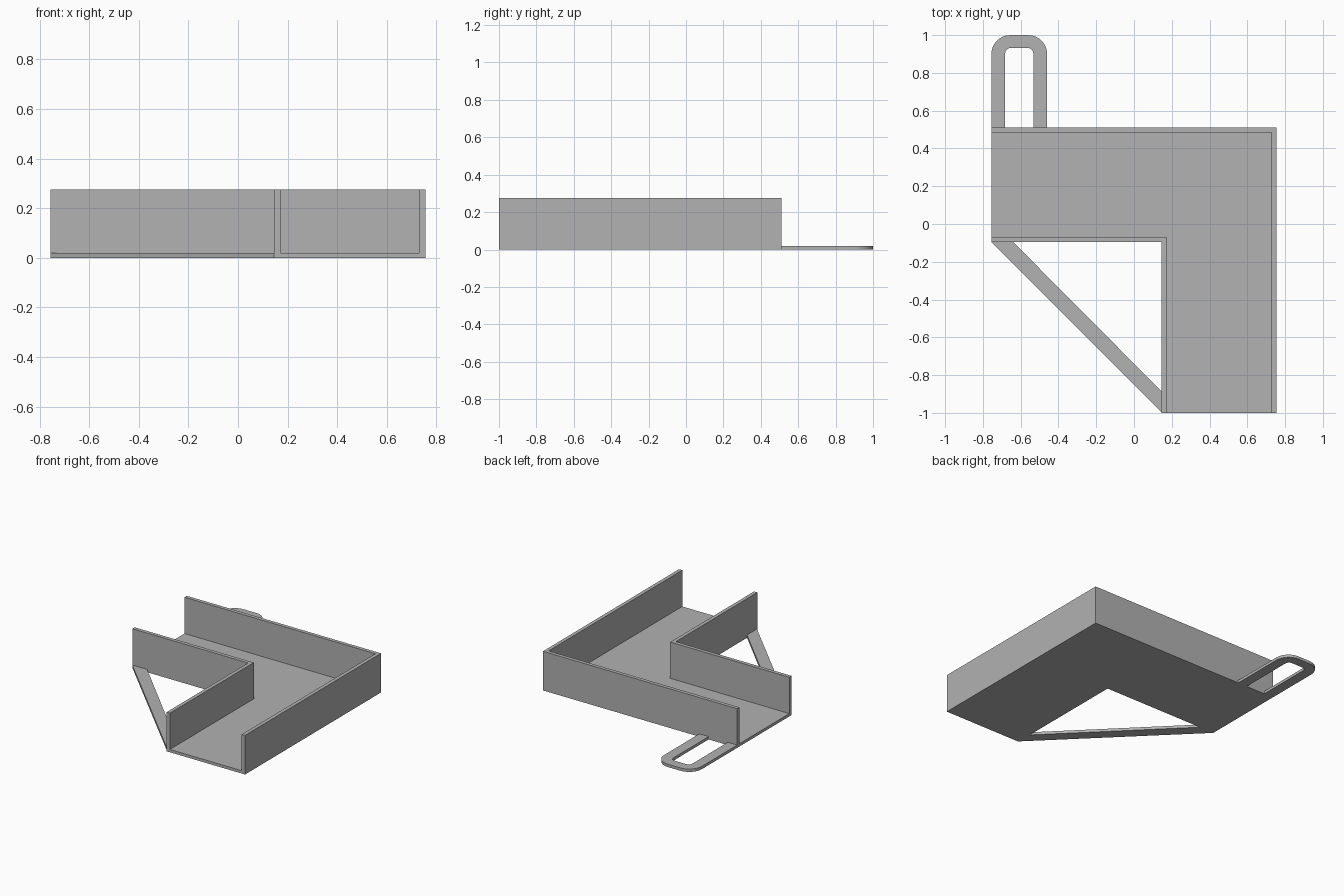
import bpy
import bmesh
from math import cos, sin, radians

cube = bpy.data.objects.get("Cube")
if cube:
    bpy.data.objects.remove(cube, do_unlink=True)

grey = bpy.data.materials.new("plain grey")
grey.use_nodes = True
colour = (0.445, 0.445, 0.445, 1)
grey.diffuse_color = colour
grey.node_tree.nodes["Principled BSDF"].inputs["Base Color"].default_value = colour

# Main dimensions
LEFT, RIGHT = 0.755, -0.755
FRONT, BACK = -1.0, 0.51
IN_X, IN_Y = 0.145, -0.095      # inner corner of the bend
WALL, FLOOR, HEIGHT = 0.026, 0.02, 0.275


def extrude_outline(name, points, height):
    """Upright prism from a flat outline standing on the ground."""
    bm = bmesh.new()
    face = bm.faces.new([bm.verts.new((x, y, 0)) for x, y in points])
    top = bmesh.ops.extrude_face_region(bm, geom=[face])["geom"]
    verts = [v for v in top if isinstance(v, bmesh.types.BMVert)]
    bmesh.ops.translate(bm, verts=verts, vec=(0, 0, height))
    bmesh.ops.recalc_face_normals(bm, faces=bm.faces)
    mesh = bpy.data.meshes.new(name)
    bm.to_mesh(mesh)
    bm.free()
    mesh.materials.append(grey)
    obj = bpy.data.objects.new(name, mesh)
    bpy.context.collection.objects.link(obj)
    return obj


def arch(x0, x1, y0, y1, radius, steps=8):
    """Path up one side, round two corners and down the other side."""
    path = [(x0, y0)]
    for cx, start in ((x0 + radius, 180), (x1 - radius, 90)):
        for i in range(steps + 1):
            a = radians(start - 90 * i / steps)
            path.append((cx + radius * cos(a), y1 - radius + radius * sin(a)))
    return path + [(x1, y0)]


# Channel floor between the walls
extrude_outline("channel_floor", [
    (RIGHT, BACK - WALL), (LEFT - WALL, BACK - WALL), (LEFT - WALL, FRONT),
    (IN_X + WALL, FRONT), (IN_X + WALL, IN_Y + WALL), (RIGHT, IN_Y + WALL)], FLOOR)

# Bent walls: outer and inner
for name, x, y in (("outer_wall", LEFT, BACK), ("inner_wall", IN_X + WALL, IN_Y + WALL)):
    extrude_outline(name, [
        (RIGHT, y), (x, y), (x, FRONT),
        (x - WALL, FRONT), (x - WALL, y - WALL), (RIGHT, y - WALL)], HEIGHT)

# Diagonal brace across the inside of the bend
extrude_outline("diagonal_brace", [
    (RIGHT, IN_Y), (RIGHT + 0.115, IN_Y),
    (IN_X, FRONT + 0.115), (IN_X, FRONT + 0.005)], FLOOR)

# Rounded loop handle at the back
outer = arch(RIGHT, -0.46, BACK, 1.0, 0.1)
inner = arch(-0.682, -0.533, BACK, 0.932, 0.03)
extrude_outline("loop_handle", outer + inner[::-1], FLOOR)
